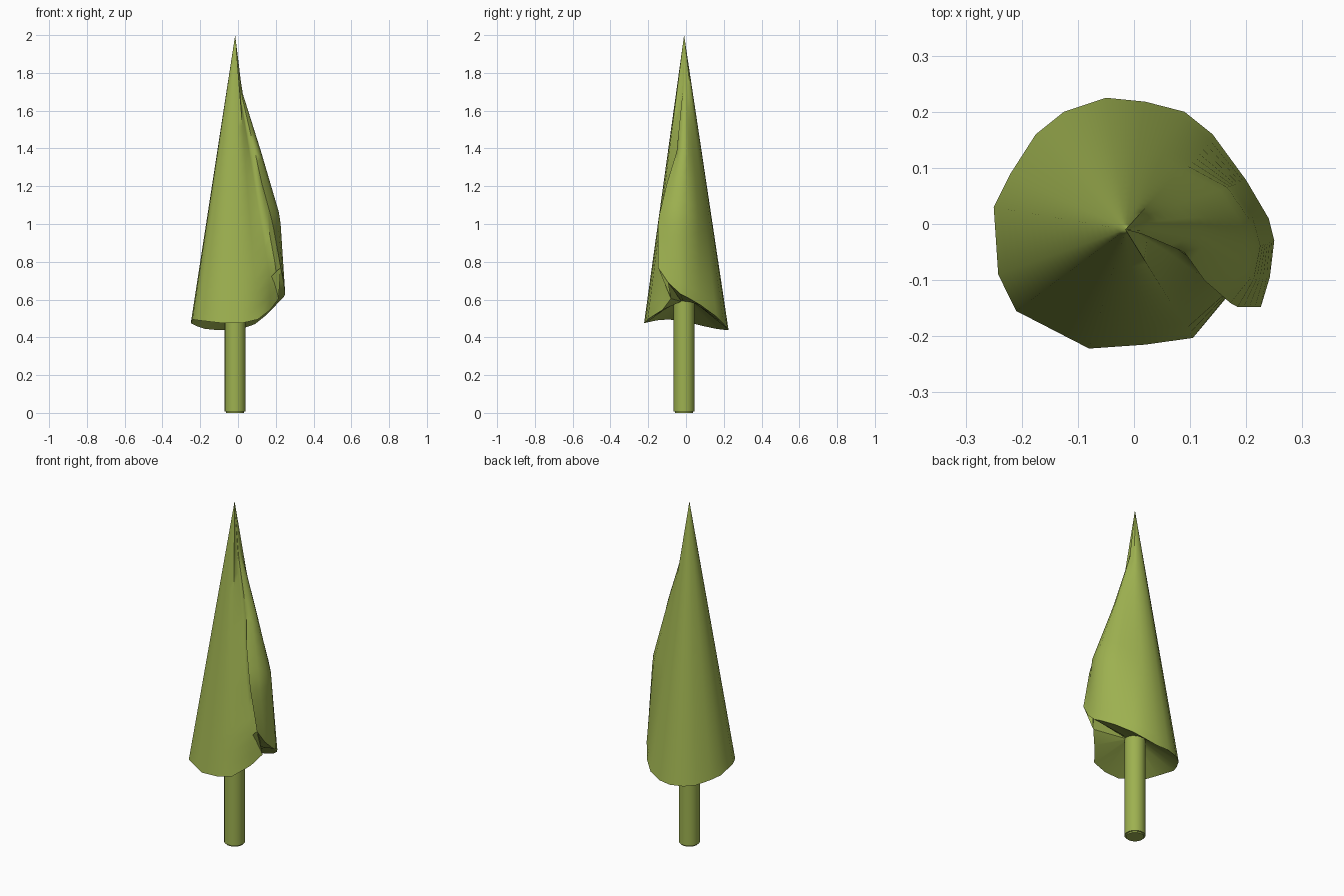
import bpy, bmesh, math

if "Cube" in bpy.data.objects:
    bpy.data.objects.remove(bpy.data.objects["Cube"])

green = bpy.data.materials.new("olive green")
green.diffuse_color = (0.34, 0.44, 0.08, 1)
green.use_nodes = True
green.node_tree.nodes["Principled BSDF"].inputs["Base Color"].default_value = green.diffuse_color
CX, CY, TOP = -0.015, -0.01, 2.0
ROWS = 22


def finish(name, bm, angle):
    bmesh.ops.recalc_face_normals(bm, faces=bm.faces[:])
    me = bpy.data.meshes.new(name)
    bm.to_mesh(me)
    bm.free()
    me.materials.append(green)
    ob = bpy.data.objects.new(name, me)
    bpy.context.collection.objects.link(ob)
    bpy.ops.object.select_all(action='DESELECT')
    ob.select_set(True)
    bpy.context.view_layer.objects.active = ob
    bpy.ops.object.shade_smooth_by_angle(angle=math.radians(angle))
    return ob


def at_height(col, z):
    # point on a fold line at a given height
    for a, b in zip(col, col[1:]):
        if z <= b[2] + 1e-6:
            f = (z - a[2]) / (b[2] - a[2])
            return (a[0] + (b[0] - a[0]) * f, a[1] + (b[1] - a[1]) * f, z)
    return col[-1]


# Fold lines of the wrapped canopy, from the hem up to the tip:
# loose flap edge, lines on the flap, the plain cone, then the tuck under the flap
flap = [
    [(.226, -.148, .77), (.18, -.148, 1.02), (.125, -.1, 1.22), (.09, -.05, 1.38), (.015, -.018, 1.7)],
    [(.242, -.095, .69), (.208, -.1, 1.04), (.112, -.035, 1.38), (.02, -.012, 1.7)],
    [(.25, -.03, .63), (.223, -.04, 1.04), (.12, -.005, 1.39), (.022, -.004, 1.7)],
    [(.24, .01, .61), (.208, .01, 1.04), (.108, .012, 1.39), (.02, .003, 1.7)],
    [(.2, .078, .57), (.165, .065, 1.04), (.08, .035, 1.4), (.015, .012, 1.7)],
]
cone = [(.14, .16, .51), (.09, .2, .47), (.02, .218, .445), (-.05, .225, .44), (-.125, .2, .44),
        (-.175, .16, .445), (-.22, .09, .46), (-.25, .03, .475), (-.242, -.09, .495),
        (-.21, -.155, .49), (-.08, -.222, .475), (.02, -.215, .475), (.105, -.203, .495)]
tuck = [
    [(.17, -.125, .545), (.165, -.122, .75), (.115, -.09, 1.04), (.06, -.05, 1.38), (.008, -.018, 1.7)],
    [(.215, -.08, .605), (.2, -.105, .77), (.15, -.1, 1.04), (.078, -.044, 1.38), (.011, -.016, 1.7)],
]
tip = (CX, CY, TOP)
columns = [c + [tip] for c in flap + [[p] for p in cone] + tuck]

bm = bmesh.new()
grid = []
for col in columns:
    z0 = col[0][2]
    grid.append([bm.verts.new(at_height(col, z0 + (TOP - z0) * i / ROWS)) for i in range(ROWS)])
apex = bm.verts.new(tip)
n = len(grid)
# underside funnel rising to the pole; the overlapping flap shares the tuck's point
inner = [None, None]
for col in columns[2:]:
    x, y = col[0][0] - CX, col[0][1] - CY
    r = math.hypot(x, y)
    inner.append(bm.verts.new((CX + x / r * .05, CY + y / r * .05, .59)))
inner[0] = inner[1] = inner[-1]
for i in range(n):
    k = (i + 1) % n
    a, b = grid[i], grid[k]
    for j in range(ROWS - 1):
        bm.faces.new((a[j], b[j], b[j + 1], a[j + 1]))
    bm.faces.new((a[-1], b[-1], apex))
    if inner[i] is inner[k]:
        bm.faces.new((a[0], inner[i], b[0]))
    else:
        bm.faces.new((a[0], inner[i], inner[k], b[0]))
finish("folded_canopy", bm, 60)

# Pole
bm = bmesh.new()
bmesh.ops.create_cone(bm, cap_ends=True, segments=20, radius1=.056, radius2=.056, depth=.62)
bmesh.ops.translate(bm, verts=bm.verts[:], vec=(CX, CY, .31))
rim = [e for e in bm.edges if all(v.co.z < .01 for v in e.verts)]
bmesh.ops.bevel(bm, geom=rim, offset=.008, segments=2, affect='EDGES')
finish("pole", bm, 60)
